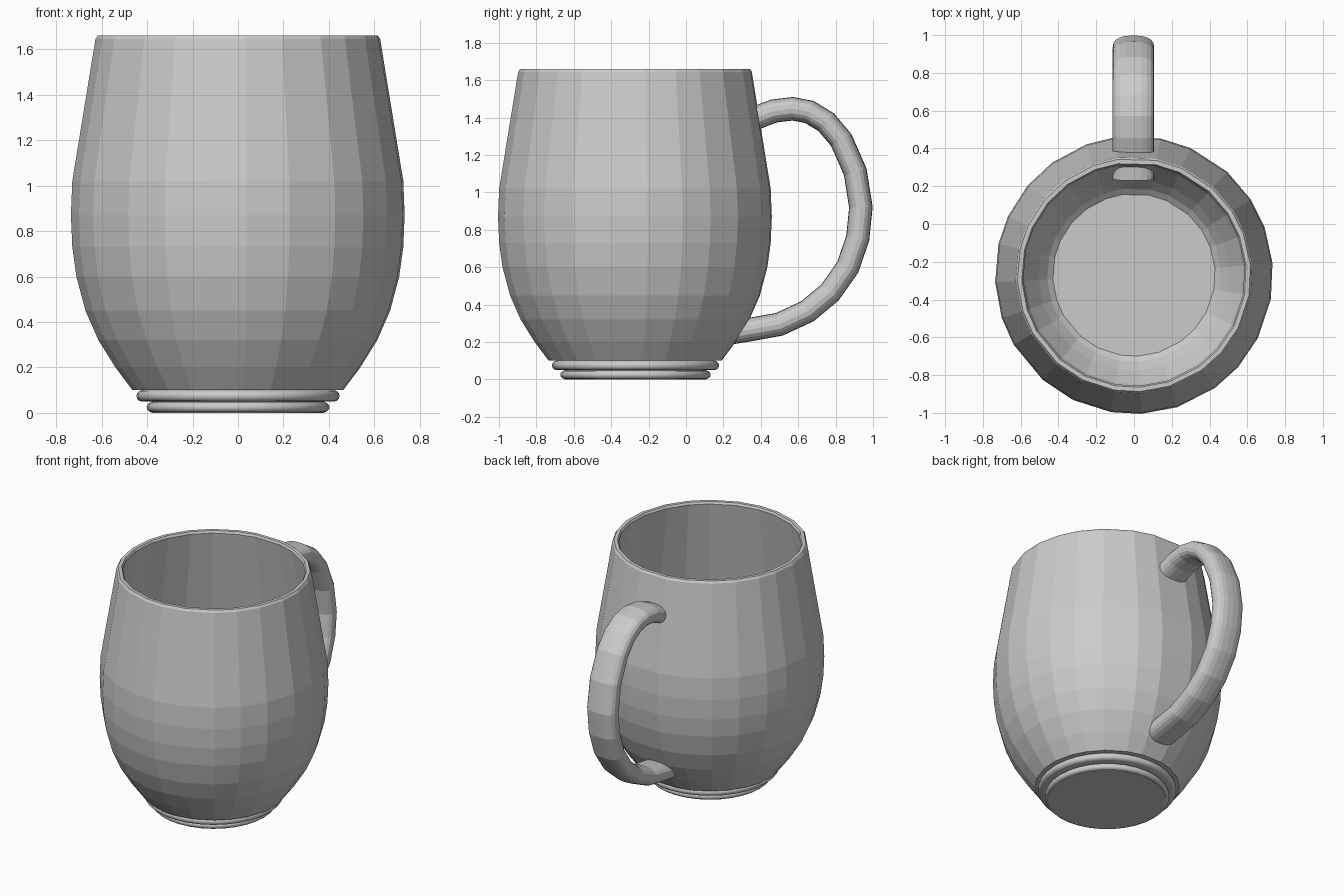
import bpy, bmesh
from math import sin, cos, radians, pi, copysign
from mathutils import Vector

if "Cube" in bpy.data.objects:
    bpy.data.objects.remove(bpy.data.objects["Cube"])

CY = -0.27  # mug axis position
# hand-made, slightly uneven facets of the mug (degrees from the front)
FACETS = [3, 18, 35.5, 48.5, 63, 80, 95, 110, 123, 138, 156, 169,
          188, 200, 216, 230, 245, 257, 273, 288, 300, 319, 334, 350.5]


def finish(name, bm, smooth=None):
    bmesh.ops.recalc_face_normals(bm, faces=bm.faces)
    me = bpy.data.meshes.new(name)
    bm.to_mesh(me)
    bm.free()
    ob = bpy.data.objects.new(name, me)
    bpy.context.collection.objects.link(ob)
    if smooth:
        bpy.ops.object.select_all(action='DESELECT')
        ob.select_set(True)
        bpy.context.view_layer.objects.active = ob
        bpy.ops.object.shade_smooth_by_angle(angle=radians(smooth))
    return ob


def skin(bm, loops):
    """Bridge successive vertex loops and cap both ends."""
    rows = [[bm.verts.new(p) for p in loop] for loop in loops]
    n = len(rows[0])
    for a, b in zip(rows, rows[1:]):
        for i in range(n):
            j = (i + 1) % n
            bm.faces.new((a[i], a[j], b[j], b[i]))
    bm.faces.new(rows[0])
    bm.faces.new(rows[-1])


def lathe(name, profile, angles, smooth=None):
    bm = bmesh.new()
    skin(bm, [[(r * sin(radians(a)), CY - r * cos(radians(a)), z) for a in angles]
              for r, z in profile])
    return finish(name, bm, smooth)


# Hollow body: outside going up, over the rim, inside going down to the floor
lathe("mug_body", [
    (0.465, 0.10), (0.54, 0.20), (0.615, 0.32), (0.672, 0.45), (0.712, 0.60),
    (0.73, 0.73), (0.736, 0.87), (0.73, 1.02), (0.628, 1.645), (0.618, 1.66),
    (0.595, 1.66), (0.587, 1.645), (0.692, 1.02), (0.70, 0.87), (0.692, 0.73),
    (0.675, 0.60), (0.635, 0.45), (0.578, 0.32), (0.505, 0.20), (0.46, 0.14),
    (0.43, 0.115)], FACETS)

# Two rounded foot rings under the body
EVEN = [i * 360 / 32 for i in range(32)]
for name, r, z0, z1 in (("upper_foot", 0.447, 0.05, 0.10), ("lower_foot", 0.402, 0.003, 0.047)):
    h, mid = (z1 - z0) / 2, (z0 + z1) / 2
    arc = [(r - h + h * cos(t * pi / 6), mid + h * sin(t * pi / 6)) for t in range(-3, 4)]
    lathe(name, [(r - 0.05, z0)] + arc + [(r - 0.05, z1)], EVEN, 40)
# Core joining the feet to the body
lathe("foot_core", [(0.38, 0.0), (0.38, 0.105)], EVEN)

# Handle: wide oval section swept along a side path (y, z)
PATH = [(0.365, 1.395), (0.47, 1.435), (0.57, 1.447), (0.66, 1.43), (0.75, 1.375),
        (0.83, 1.28), (0.905, 1.11), (0.935, 0.92), (0.918, 0.755), (0.865, 0.60),
        (0.77, 0.465), (0.65, 0.365), (0.50, 0.295), (0.35, 0.268), (0.24, 0.25)]
pts = [Vector(p) for p in PATH]
loops = []
for i, p in enumerate(pts):
    t = (pts[min(i + 1, len(pts) - 1)] - pts[max(i - 1, 0)]).normalized()
    nrm = Vector((-t.y, t.x))
    loop = []
    for k in range(20):
        c, s = cos(k * pi / 10), sin(k * pi / 10)
        x = 0.11 * copysign(abs(c) ** 0.8, c)
        q = p + nrm * 0.063 * copysign(abs(s) ** 0.8, s)
        loop.append((x - 0.003, q.x, q.y))
    loops.append(loop)
bm = bmesh.new()
skin(bm, loops)
finish("handle", bm)
